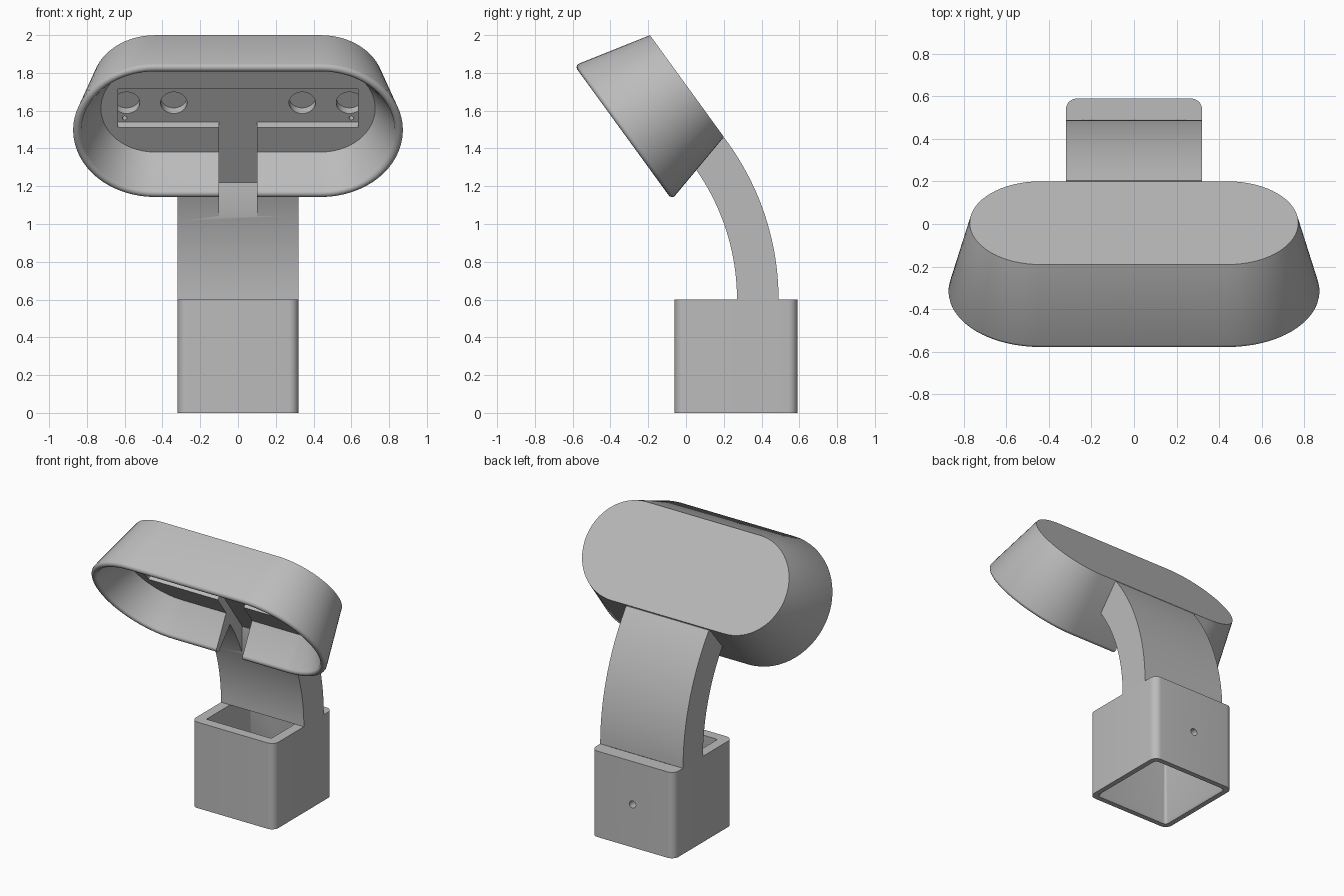
import bpy, bmesh
from math import sin, cos, pi, radians, sqrt
from mathutils import Matrix

if "Cube" in bpy.data.objects:
    bpy.data.objects.remove(bpy.data.objects["Cube"], do_unlink=True)

grey = bpy.data.materials.new("light grey plastic")
grey.use_nodes = True
colour = (0.5, 0.5, 0.5, 1)
grey.diffuse_color = colour
grey.node_tree.nodes["Principled BSDF"].inputs["Base Color"].default_value = colour


def loft(name, rings, matrix=None):
    """Closed solid through a list of equal-length point rings."""
    bm = bmesh.new()
    loops = [[bm.verts.new(p) for p in ring] for ring in rings]
    for a, b in zip(loops, loops[1:]):
        for i in range(len(a)):
            j = (i + 1) % len(a)
            bm.faces.new((a[i], a[j], b[j], b[i]))
    bm.faces.new(loops[0])
    bm.faces.new(loops[-1])
    bmesh.ops.recalc_face_normals(bm, faces=bm.faces)
    if matrix:
        bm.transform(matrix)
    mesh = bpy.data.meshes.new(name)
    bm.to_mesh(mesh)
    bm.free()
    mesh.materials.append(grey)
    obj = bpy.data.objects.new(name, mesh)
    bpy.context.collection.objects.link(obj)
    return obj


def rounded(x0, x1, y0, y1, r, z, n=8):
    """Rounded rectangle ring at height z."""
    pts = []
    corners = ((x1 - r, y1 - r), (x0 + r, y1 - r), (x0 + r, y0 + r), (x1 - r, y0 + r))
    for q, (cx, cy) in enumerate(corners):
        for i in range(n + 1):
            a = (q + i / n) * pi / 2
            pts.append((cx + r * cos(a), cy + r * sin(a), z))
    return pts


def stadium(half_flat, r, z, n=32):
    """Two half circles joined by straight sides."""
    pts = []
    for side in (1, -1):
        for i in range(n + 1):
            a = -pi / 2 + pi * i / n
            pts.append((side * (half_flat + r * cos(a)), side * r * sin(a), z))
    return pts


def disc(x, y, r, z, n=32):
    return [(x + r * cos(2 * pi * i / n), y + r * sin(2 * pi * i / n), z) for i in range(n)]


def side_profile(name, points, half):
    return loft(name, [[(x, y, z) for y, z in points] for x in (-half, half)])


def cut(obj, cutters):
    bpy.context.view_layer.objects.active = obj
    for c in cutters:
        c.hide_render = True
        mod = obj.modifiers.new("cut", "BOOLEAN")
        mod.operation = "DIFFERENCE"
        mod.solver = "EXACT"
        mod.object = c
        bpy.ops.object.modifier_apply(modifier=mod.name)


def smooth(obj):
    bpy.ops.object.select_all(action="DESELECT")
    obj.select_set(True)
    bpy.context.view_layer.objects.active = obj
    bpy.ops.object.shade_smooth_by_angle(angle=radians(30))


# Tilted frame of the head: local y runs up the face, local z runs out of it
frame = Matrix.Translation((0, 0.005, 1.73)) @ Matrix.Rotation(radians(126), 4, "X")

# Flared head: outer wall, rounded rim, inner wall, floor
FLAT, RIM = 0.44, 0.022
profile = [(0.333, 0)]
for i in range(9):
    a = pi * i / 8
    profile.append((0.411 + RIM * cos(a), 0.396 + RIM * sin(a)))
profile.append((0.286, 0.2))
head = loft("head", [stadium(FLAT, r, d) for r, d in profile], frame)

# Curved arm
CY, CZ = -0.93, 0.6


def arc(radius, z_end, n=24):
    zs = [CZ + (z_end - CZ) * i / n for i in range(n + 1)]
    return [(CY + sqrt(radius ** 2 - (z - CZ) ** 2), z) for z in zs]


arm_points = arc(1.42, 1.455) + [(0.10, 1.43)] + arc(1.2, 1.31)[::-1]
arm = side_profile("arm", arm_points, 0.32)

# Hollow base socket
base = loft("base", [rounded(-0.32, 0.32, -0.06, 0.59, 0.05, z) for z in (0, 0.6)])
socket = loft("socket_cutter", [
    rounded(-0.29, 0.29, -0.03, 0.56, 0.03, -0.01),
    rounded(-0.275, 0.275, -0.015, 0.545, 0.02, 0.02),
    rounded(-0.25, 0.25, 0.01, 0.49, 0.01, 0.61)])
screw = loft("screw_cutter", [disc(0, 0, 0.025, z) for z in (-0.1, 0.2)],
             Matrix.Translation((0, 0.55, 0.3)) @ Matrix.Rotation(radians(90), 4, "X"))

# Cable slot through the lower wall, channel and pockets in the floor
slot = side_profile("slot_cutter", [(-0.116, 1.642), (0.19, 1.22), (0.185, 1.0),
                                    (-0.4, 1.0), (-0.4, 1.436)], 0.1)
channel = loft("channel_cutter", [
    [(sx * 0.635, sy * 0.127, d) for sx, sy in ((1, 1), (-1, 1), (-1, -1), (1, -1))]
    for d in (0.15, 0.25)], frame)
pockets = []
for side in (-1, 1):
    for x, y, r in ((0.34, 0, 0.07), (0.59, 0, 0.07), (0.6, -0.1, 0.012)):
        pockets.append(loft("pocket_cutter", [disc(side * x, y, r, d) for d in (0.1, 0.155)], frame))

cut(head, [channel, slot] + pockets)
cut(arm, [slot])
cut(base, [socket, screw])
for c in [socket, screw, slot, channel] + pockets:
    bpy.data.objects.remove(c, do_unlink=True)
for part in (head, arm, base):
    smooth(part)
